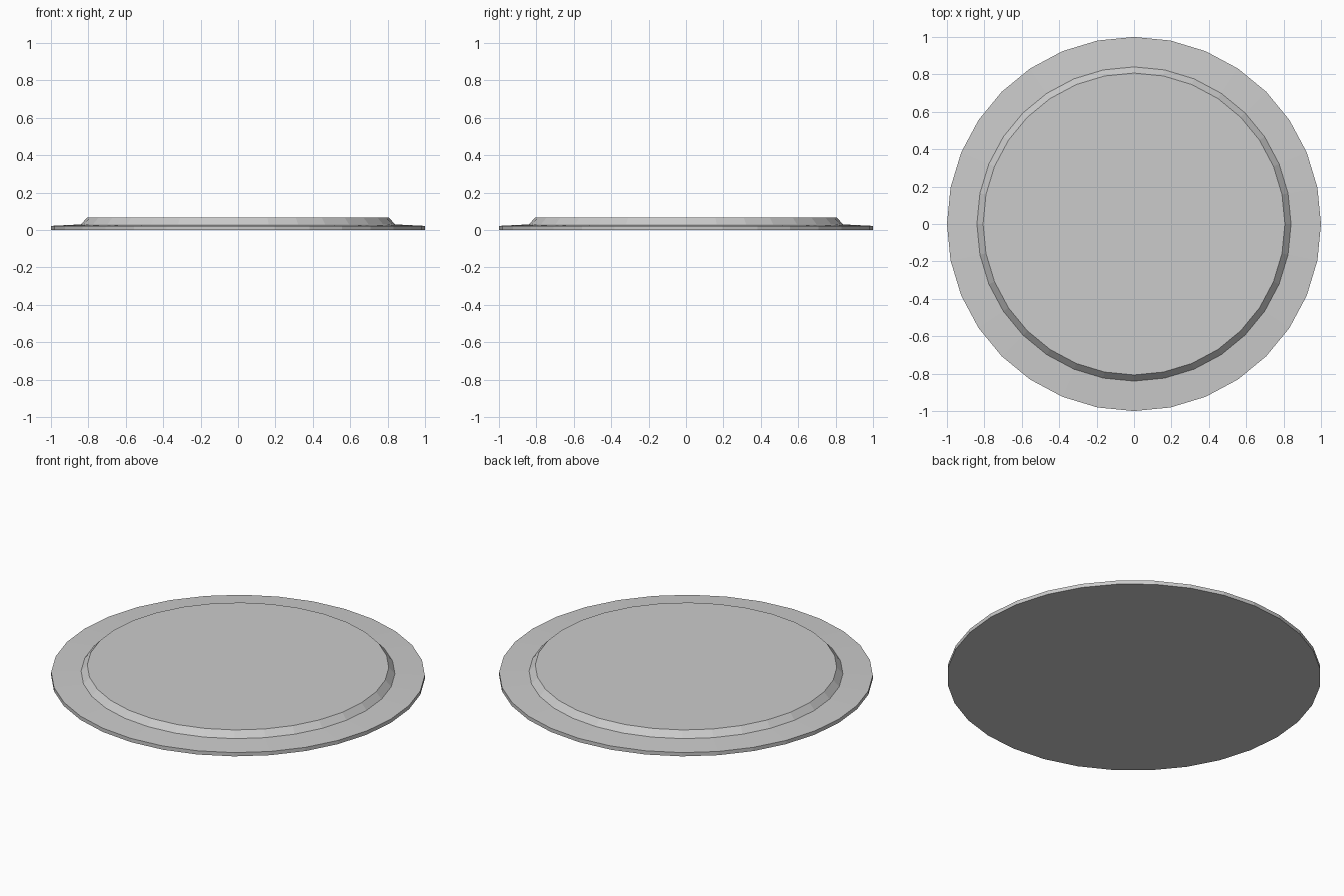
import bpy, bmesh
from math import cos, sin, tau

if "Cube" in bpy.data.objects:
    bpy.data.objects.remove(bpy.data.objects["Cube"])

SIDES = 32
# (radius, height) rings: underside edge, rim top edge, step foot, step top
PROFILE = [(1.0, 0.0), (1.0, 0.022), (0.84, 0.03), (0.807, 0.066)]

bm = bmesh.new()
rings = [[bm.verts.new((r * cos(tau * i / SIDES), r * sin(tau * i / SIDES), z))
          for i in range(SIDES)] for r, z in PROFILE]

# side bands
for low, high in zip(rings, rings[1:]):
    for i in range(SIDES):
        j = (i + 1) % SIDES
        bm.faces.new((low[i], low[j], high[j], high[i]))

# flat underside and raised top
bm.faces.new(rings[0][::-1])
bm.faces.new(rings[-1])

mesh = bpy.data.meshes.new("round_plate")
bm.to_mesh(mesh)
bm.free()
plate = bpy.data.objects.new("round_plate", mesh)
bpy.context.collection.objects.link(plate)
